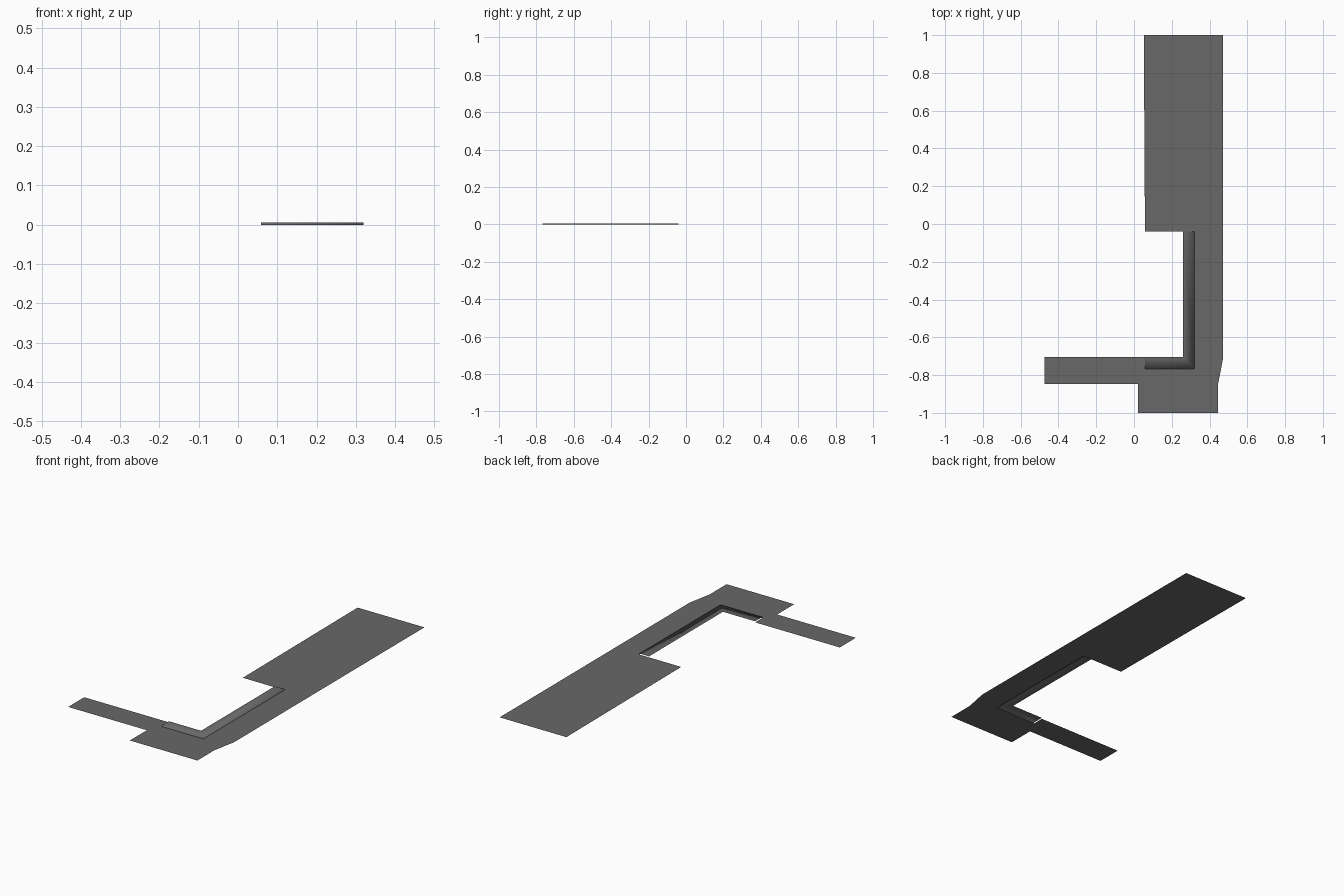
import bpy

if "Cube" in bpy.data.objects:
    bpy.data.objects.remove(bpy.data.objects["Cube"])

mat = bpy.data.materials.new("asphalt_grey")
mat.diffuse_color = (0.14, 0.14, 0.14, 1)
mat.use_nodes = True
mat.node_tree.nodes["Principled BSDF"].inputs["Base Color"].default_value = mat.diffuse_color


def make(name, verts, faces, smooth=False):
    me = bpy.data.meshes.new(name)
    me.from_pydata(verts, [], faces)
    me.materials.append(mat)
    for p in me.polygons:
        p.use_smooth = smooth
    ob = bpy.data.objects.new(name, me)
    bpy.context.collection.objects.link(ob)
    return ob


# flat pavement sheet, with an L-shaped gap for the kerb
outline = [(0.052, 1), (0.056, 0.3), (0.058, -0.04), (0.32, -0.04), (0.32, -0.767),
           (0.058, -0.767), (0.058, -0.703), (-0.475, -0.703), (-0.475, -0.847),
           (0.02, -0.847), (0.02, -1), (0.445, -1), (0.445, -0.847),
           (0.472, -0.71), (0.472, 1)]
make("pavement", [(x, y, 0) for x, y in outline], [list(range(len(outline)))])

# raised kerb: flat top and outer wall, swept along the L with soft shading
H = 0.006
inner = [(0.26, -0.04), (0.26, -0.703), (0.058, -0.703)]
outer = [(0.32, -0.04), (0.32, -0.767), (0.058, -0.767)]
verts = [(x, y, z) for ring, z in ((inner, H), (outer, H), (outer, 0)) for x, y in ring]
faces = [(r + i, r + i + 1, r + i + 4, r + i + 3) for r in (0, 3) for i in (0, 1)]
make("kerb", verts, faces, True)
